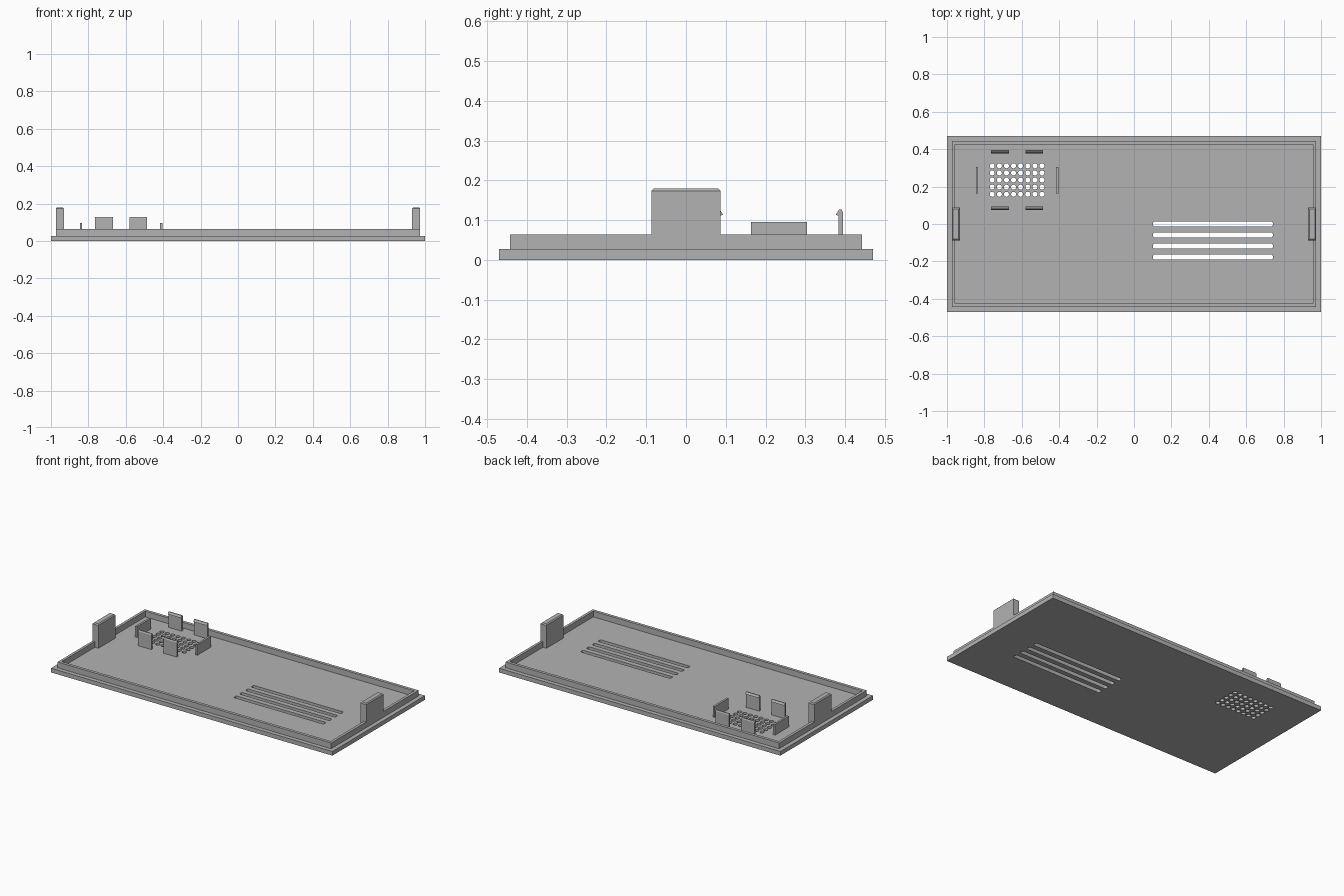
import bpy, bmesh
from math import cos, sin, pi, radians

cube = bpy.data.objects.get("Cube")
if cube:
    bpy.data.objects.remove(cube, do_unlink=True)

grey = bpy.data.materials.new("plain grey")
grey.use_nodes = True
grey.diffuse_color = (0.45, 0.45, 0.45, 1)
grey.node_tree.nodes["Principled BSDF"].inputs["Base Color"].default_value = grey.diffuse_color

FLOOR, RIM_TOP = 0.027, 0.064
VENT_X, VENT_Y = -0.625, 0.235


def rounded_rect(cx, cy, hx, hy, r=0, steps=4):
    """Outline of a rectangle, with arcs at the corners when r > 0."""
    if r == 0:
        return [(cx + a * hx, cy + b * hy) for a, b in ((1, 1), (-1, 1), (-1, -1), (1, -1))]
    points = []
    for i, (a, b) in enumerate(((1, 1), (-1, 1), (-1, -1), (1, -1))):
        for k in range(steps + 1):
            t = (i + k / steps) * pi / 2
            points.append((cx + a * (hx - r) + r * cos(t), cy + b * (hy - r) + r * sin(t)))
    return points


def circle(cx, cy, r, n=20):
    return [(cx + r * cos(2 * pi * i / n), cy + r * sin(2 * pi * i / n)) for i in range(n)]


def sheet(name, outlines, z0, z1):
    """Extrude a flat outline with holes between two heights."""
    curve = bpy.data.curves.new(name, 'CURVE')
    curve.dimensions, curve.fill_mode = '2D', 'BOTH'
    curve.extrude = (z1 - z0) / 2
    for outline in outlines:
        spline = curve.splines.new('POLY')
        spline.points.add(len(outline) - 1)
        for p, (x, y) in zip(spline.points, outline):
            p.co = (x, y, 0, 1)
        spline.use_cyclic_u = True
    curve.materials.append(grey)
    ob = bpy.data.objects.new(name, curve)
    ob.location.z = (z0 + z1) / 2
    bpy.context.collection.objects.link(ob)
    bpy.ops.object.select_all(action='DESELECT')
    ob.select_set(True)
    bpy.context.view_layer.objects.active = ob
    bpy.ops.object.convert(target='MESH')
    bpy.ops.object.shade_smooth_by_angle(angle=radians(30))


def add_mesh(name, bm):
    bmesh.ops.recalc_face_normals(bm, faces=bm.faces)
    mesh = bpy.data.meshes.new(name)
    bm.to_mesh(mesh)
    bm.free()
    mesh.materials.append(grey)
    ob = bpy.data.objects.new(name, mesh)
    bpy.context.collection.objects.link(ob)


def box(name, x0, x1, y0, y1, z0, z1, chamfer=0):
    bm = bmesh.new()
    bmesh.ops.create_cube(bm, size=1)
    for v in bm.verts:
        v.co = (x1 if v.co.x > 0 else x0, y1 if v.co.y > 0 else y0, z1 if v.co.z > 0 else z0)
    if chamfer:
        top = [e for e in bm.edges if all(v.co.z == max(w.co.z for w in bm.verts) for v in e.verts)]
        bmesh.ops.bevel(bm, geom=top, offset=chamfer, segments=1, affect='EDGES')
    add_mesh(name, bm)


def clip(name, x0, x1, side):
    """Upright tongue with a hook that points at the vent centre."""
    profile = [(0.160, FLOOR), (0.160, 0.120), (0.156, 0.127), (0.150, 0.127),
               (0.142, 0.114), (0.149, 0.111), (0.149, FLOOR)]
    bm = bmesh.new()
    face = bm.faces.new([bm.verts.new((x0, VENT_Y + side * d, z)) for d, z in profile])
    new = bmesh.ops.extrude_face_region(bm, geom=[face])["geom"]
    moved = [g for g in new if isinstance(g, bmesh.types.BMVert)]
    bmesh.ops.translate(bm, verts=moved, vec=(x1 - x0, 0, 0))
    add_mesh(name, bm)


# Base plate with long slots and a grid of round holes
slots = [rounded_rect(0.422, -0.059 * i, 0.32, 0.0135, 0.008) for i in range(4)]
holes = [circle(VENT_X + (i - 3.5) * 0.038, VENT_Y + (j - 2) * 0.038, 0.0135)
         for i in range(8) for j in range(5)]
sheet("base_plate", [rounded_rect(0, 0, 1, 0.47)] + slots + holes, 0, FLOOR)

# Raised rim
sheet("rim", [rounded_rect(0, 0, 0.973, 0.443), rounded_rect(0, 0, 0.956, 0.424)], FLOOR, RIM_TOP)

# Large end tabs
box("left_tab", 0.931, 0.973, -0.087, 0.087, FLOOR, 0.18, 0.006)
box("right_tab", -0.973, -0.931, -0.087, 0.087, FLOOR, 0.18, 0.006)

# Holder around the vent: two low walls and four hooked clips
for label, s in (("left", 1), ("right", -1)):
    inner, outer = VENT_X + s * 0.208, VENT_X + s * 0.221
    box(label + "_holder_wall", min(inner, outer), max(inner, outer), 0.163, 0.305, FLOOR, 0.096)
    a, b = sorted((VENT_X + s * 0.044, VENT_X + s * 0.139))
    clip("back_" + label + "_clip", a, b, 1)
    clip("front_" + label + "_clip", a, b, -1)
